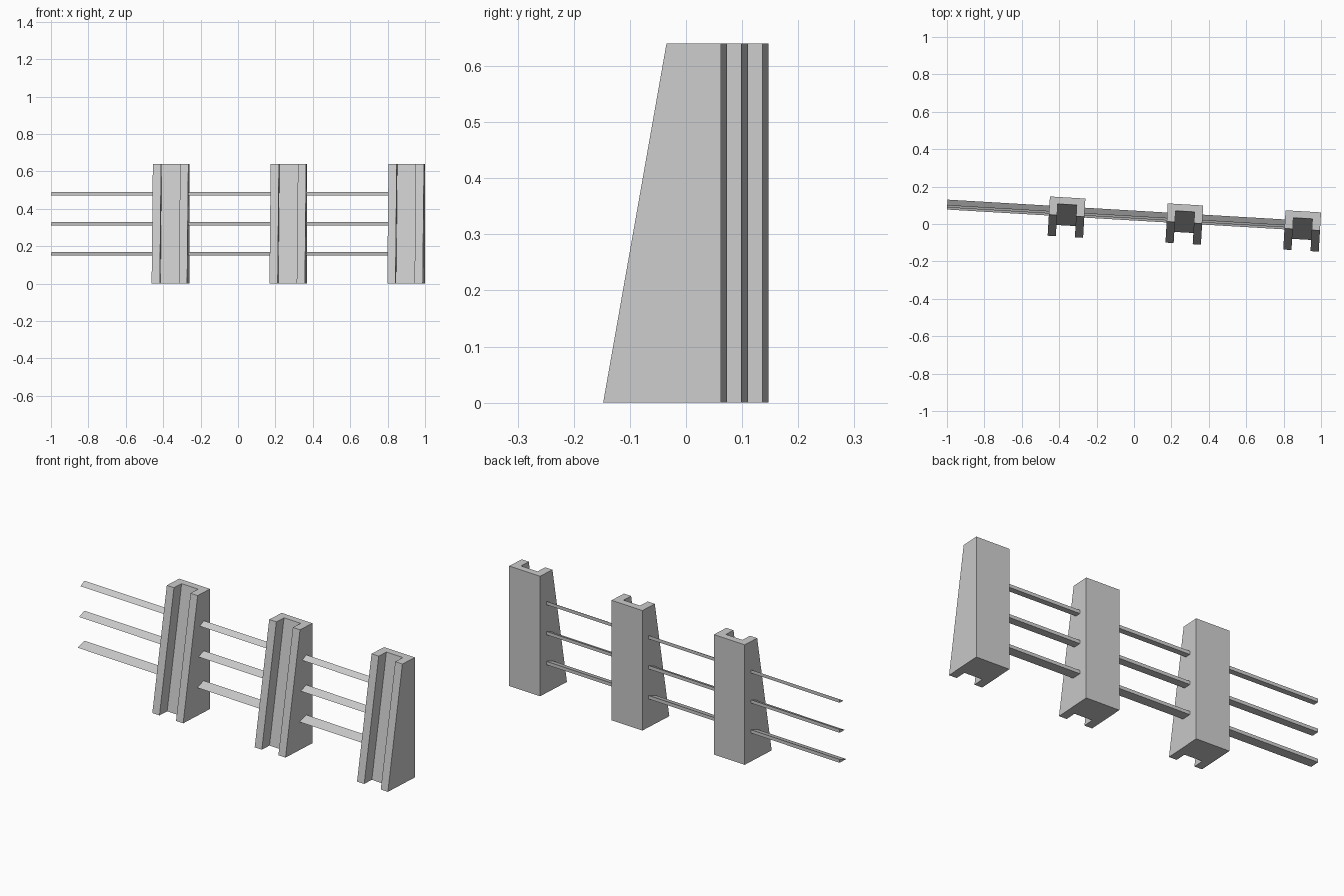
import bpy, bmesh, math
from mathutils import Matrix

if "Cube" in bpy.data.objects:
    bpy.data.objects.remove(bpy.data.objects["Cube"])

ANGLE = -math.atan(0.037 / 0.63)
# Fence frame: origin at the back right corner of the last post, x along the fence
FRAME = Matrix.Translation((1.0, 0.062, 0)) @ Matrix.Rotation(ANGLE, 4, 'Z')
PITCH, WIDTH, HEIGHT = 0.631, 0.19, 0.64
FLANGE, NOTCH = 0.044, 0.06
DEPTH_BOTTOM, DEPTH_TOP = 0.21, 0.097


def loft(name, ring_a, ring_b):
    """Solid between two matching rings of points."""
    bm = bmesh.new()
    a = [bm.verts.new(p) for p in ring_a]
    b = [bm.verts.new(p) for p in ring_b]
    bm.faces.new(a)
    bm.faces.new(b)
    n = len(a)
    for i in range(n):
        j = (i + 1) % n
        bm.faces.new((a[i], a[j], b[j], b[i]))
    bmesh.ops.recalc_face_normals(bm, faces=bm.faces)
    bm.transform(FRAME)
    mesh = bpy.data.meshes.new(name)
    bm.to_mesh(mesh)
    bm.free()
    obj = bpy.data.objects.new(name, mesh)
    bpy.context.collection.objects.link(obj)


def channel(right, depth, z):
    """U-shaped post section with the channel open to the front."""
    left = right - WIDTH
    web = depth - NOTCH
    pts = [(left, 0), (right, 0), (right, -depth), (right - FLANGE, -depth),
           (right - FLANGE, -web), (left + FLANGE, -web),
           (left + FLANGE, -depth), (left, -depth)]
    return [(x, y, z) for x, y in pts]


# Tapered channel posts
rights = [-2 * PITCH, -PITCH, 0.0]
for i, r in enumerate(rights):
    loft(f"post_{i + 1}", channel(r, DEPTH_BOTTOM, 0), channel(r, DEPTH_TOP, HEIGHT))

# Wedge-section rails between posts, wider toward the bottom
BACK, EMBED = -0.049, 0.02
spans = [(-1.9975, rights[0] - WIDTH + EMBED)]
spans += [(rights[k] - EMBED, rights[k + 1] - WIDTH + EMBED) for k in range(2)]
for row, (z, front) in enumerate([(0.16, -0.102), (0.32, -0.091), (0.48, -0.08)]):
    for k, (x0, x1) in enumerate(spans):
        section = [(front, z - 0.009), (BACK, z - 0.009), (BACK, z + 0.009)]
        loft(f"rail_{row + 1}_{k + 1}", [(x0, y, h) for y, h in section],
             [(x1, y, h) for y, h in section])
